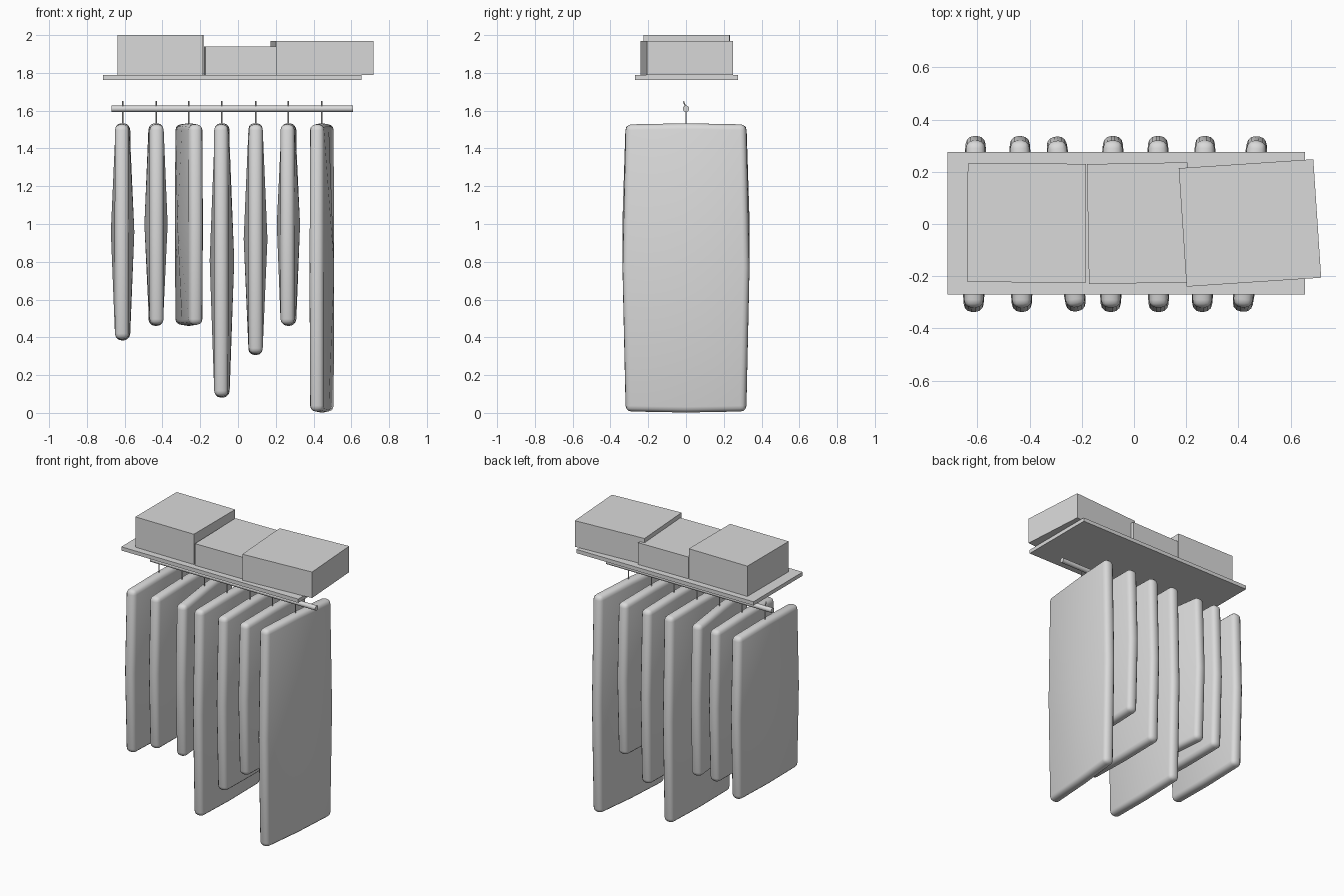
import bpy, bmesh, math

if "Cube" in bpy.data.objects:
    bpy.data.objects.remove(bpy.data.objects["Cube"])

mat = bpy.data.materials.new("plain grey")
mat.diffuse_color = (0.7, 0.7, 0.7, 1)
mat.use_nodes = True
mat.node_tree.nodes["Principled BSDF"].inputs["Base Color"].default_value = mat.diffuse_color


def add_object(name, bm, loc=(0, 0, 0), angle=0):
    bmesh.ops.recalc_face_normals(bm, faces=bm.faces)
    me = bpy.data.meshes.new(name)
    bm.to_mesh(me)
    bm.free()
    me.materials.append(mat)
    ob = bpy.data.objects.new(name, me)
    ob.location = loc
    ob.rotation_euler.z = math.radians(angle)
    bpy.context.collection.objects.link(ob)
    return ob


def box(name, x, y, z0, z1, w, d, angle=0):
    bm = bmesh.new()
    bmesh.ops.create_cube(bm, size=1)
    bmesh.ops.scale(bm, vec=(w, d, z1 - z0), verts=bm.verts)
    return add_object(name, bm, (x, y, (z0 + z1) / 2), angle)


def smooth(ob, degrees):
    bpy.ops.object.select_all(action='DESELECT')
    ob.select_set(True)
    bpy.context.view_layer.objects.active = ob
    bpy.ops.object.shade_smooth_by_angle(angle=math.radians(degrees))


def garment(name, x, z0, angle):
    """Thin slab with swollen face centres and rounded edges."""
    z1 = 1.527
    hz = (z1 - z0) / 2
    bm = bmesh.new()
    bmesh.ops.create_cube(bm, size=2)
    bmesh.ops.subdivide_edges(bm, edges=bm.edges[:], cuts=1, use_grid_fill=True)
    swell = 0.011 + 0.018 * hz + 0.004
    for v in bm.verts:
        a, b, c = v.co
        mid_y, mid_z = 1 - abs(b), 1 - abs(c)
        v.co.x = a * (0.037 + swell * mid_y * mid_z)
        v.co.y = b * (0.32 + 0.017 * mid_z)
        v.co.z = c * (hz + 0.006 * mid_y)
    bm.normal_update()
    # round only the outer edges of the slab
    sharp = [e for e in bm.edges if len(e.link_faces) == 2
             and e.calc_face_angle() > math.radians(50)]
    bmesh.ops.bevel(bm, geom=sharp, offset=0.03, segments=3, profile=0.5,
                    affect='EDGES', clamp_overlap=True)
    ob = add_object(name, bm, (x, 0, (z0 + z1) / 2), angle)
    smooth(ob, 35)


def hook(name, x):
    """Wire rising through the rail with a tip bent forward."""
    cu = bpy.data.curves.new(name, 'CURVE')
    cu.dimensions = '3D'
    cu.bevel_depth = 0.004
    cu.bevel_resolution = 1
    cu.use_fill_caps = True
    sp = cu.splines.new('POLY')
    pts = [(x, 0, 1.515), (x, 0, 1.615), (x, -0.014, 1.65)]
    sp.points.add(len(pts) - 1)
    for p, co in zip(sp.points, pts):
        p.co = (*co, 1)
    cu.materials.append(mat)
    bpy.context.collection.objects.link(bpy.data.objects.new(name, cu))


# shelf and the storage boxes on it
box("shelf", -0.03, 0.003, 1.762, 1.788, 1.37, 0.545)
box("tall_box", -0.411, 0.004, 1.788, 2.0, 0.454, 0.455, -0.2)
box("low_box", 0.016, 0.003, 1.788, 1.94, 0.385, 0.46, 1)
box("turned_box", 0.4445, 0.004, 1.788, 1.97, 0.517, 0.455, 3.8)

# hanging rail
bm = bmesh.new()
bmesh.ops.create_cone(bm, cap_ends=True, segments=16, radius1=0.017,
                      radius2=0.017, depth=1.28)
for v in bm.verts:
    v.co = (v.co.z, v.co.y, v.co.x)
smooth(add_object("hanging_rail", bm, (-0.031, 0, 1.61)), 40)

# row of garments: x, bottom height, turn in degrees
for i, (x, z0, angle) in enumerate([
        (-0.611, 0.39, -0.7), (-0.434, 0.467, 0.7), (-0.26, 0.467, 6.8),
        (-0.085, 0.087, -0.8), (0.093, 0.313, 0.2), (0.267, 0.467, -1),
        (0.444, 0.008, -5)]):
    garment(f"garment_{i + 1}", x, z0, angle)
    hook(f"hanger_hook_{i + 1}", x)
